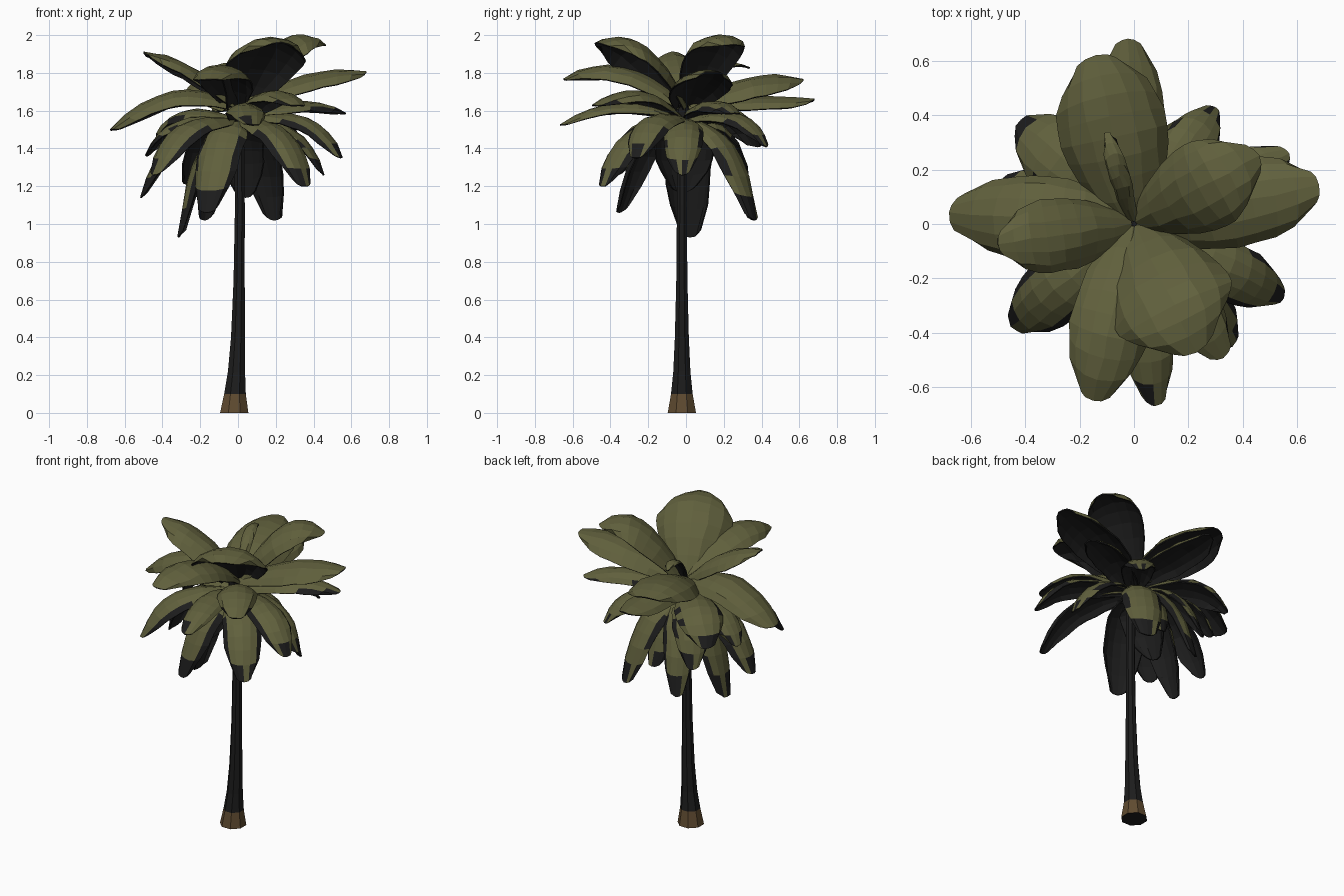
import bpy, math, random
from mathutils import Vector

random.seed(4)
if "Cube" in bpy.data.objects:
    bpy.data.objects.remove(bpy.data.objects["Cube"])


def material(name, r, g, b):
    m = bpy.data.materials.new(name)
    m.use_nodes = True
    m.diffuse_color = (r, g, b, 1)
    node = m.node_tree.nodes["Principled BSDF"]
    node.inputs["Base Color"].default_value = (r, g, b, 1)
    node.inputs["Roughness"].default_value = 0.9
    return m


green = material("olive_leaf", 0.118, 0.117, 0.046)
dark = material("dark_bark", 0.012, 0.012, 0.012)
brown = material("brown_root", 0.115, 0.07, 0.03)


def add_object(name, verts, faces, mats):
    mesh = bpy.data.meshes.new(name)
    mesh.from_pydata(verts, [], faces)
    for m in mats:
        mesh.materials.append(m)
    mesh.update()
    ob = bpy.data.objects.new(name, mesh)
    bpy.context.scene.collection.objects.link(ob)
    return ob


# Tapered column lofted through rings of (centre x, centre z, radius)
def column(name, rings, mats, sides=8):
    verts, faces = [], []
    for x, z, r in rings:
        for k in range(sides):
            a = math.tau * (k + 0.5) / sides
            verts.append((x + r * math.cos(a), r * math.sin(a) - 0.022, z))
    for i in range(len(rings) - 1):
        for k in range(sides):
            n = (k + 1) % sides
            a, b = i * sides, (i + 1) * sides
            faces.append((a + k, a + n, b + n, b + k))
    faces.append(tuple(range(len(verts) - sides, len(verts))))
    faces.append(tuple(reversed(range(sides))))
    ob = add_object(name, verts, faces, mats)
    # The underside takes the last material
    ob.data.polygons[len(faces) - 1].material_index = len(mats) - 1


column("trunk_foot", [(-0.02, 0, 0.081), (-0.016, 0.1, 0.062)], [brown, dark])
column("trunk", [(-0.016, 0.1, 0.062), (-0.008, 0.22, 0.049), (0, 0.4, 0.04),
                 (0.006, 0.7, 0.032), (0.01, 1.1, 0.028), (0.005, 1.45, 0.03),
                 (0, 1.62, 0.05)], [dark])

# Outline of a leaf: share of the full width from stem to tip
OUTLINE = (0.4, 0.64, 0.84, 0.96, 1, 0.99, 0.94, 0.8, 0.46)
COLUMNS = 6
CURL = math.radians(72)


# Arched leaf with curled edges: green above, dark below, and a dark fringe
# along the edges and tip of the drooping ones
def leaf(name, x, y, tip_z, arch_z, width, base_z, fringed):
    reach = Vector((x, y, 0))
    out = reach.normalized()
    side = Vector((-out.y, out.x, 0))
    start = out * 0.01 + Vector((0, 0, base_z))
    end = reach + Vector((0, 0, tip_z))
    hanging = fringed and tip_z < 1.45
    bend = reach * (0.78 if hanging else 0.52) + Vector((0, 0, arch_z))
    rows = len(OUTLINE) - 1
    verts, faces = [], []
    for i, share in enumerate(OUTLINE):
        t = i / rows
        centre = start * (1 - t) ** 2 + bend * 2 * t * (1 - t) + end * t * t
        along = ((bend - start) * (1 - t) + (end - bend) * t).normalized()
        normal = along.cross(side)
        half = share * width / 2
        for j in range(COLUMNS + 1):
            s = 2 * j / COLUMNS - 1
            p = centre + side * half * math.sin(s * CURL) / math.sin(CURL)
            p -= normal * half * 0.75 * (1 - math.cos(s * CURL))
            p -= along * 0.04 * s * s * t
            p += normal * random.uniform(-0.004, 0.004)
            p += side * random.uniform(-0.005, 0.005)
            verts.append(p)
    step = COLUMNS + 1
    for i in range(rows):
        for j in range(COLUMNS):
            a = i * step + j
            faces.append((a, a + step, a + step + 1, a + 1))
    ob = add_object(name, verts, faces, [green, dark])
    # Drooping leaves carry more dark than level ones
    edge_share, tip_share = (0.75, 0.75) if hanging else (0.35, 0.25)
    for f in ob.data.polygons:
        i, j = divmod(f.index, COLUMNS)
        edge = j in (0, COLUMNS - 1) and i > 2 and random.random() < edge_share
        tip = i == rows - 1 and random.random() < tip_share
        if fringed and (edge or tip):
            f.material_index = 1
    shell = ob.modifiers.new("thickness", "SOLIDIFY")
    shell.thickness = 0.008
    shell.offset = -1
    shell.material_offset = 1
    shell.material_offset_rim = 1


# Each leaf: tip x, tip y, tip z, arch height, width
UPPER = {
    "front_left_tall": (0.23, -0.47, 1.96, 2.1, 0.46),
    "back_left_tall": (0.46, 0.25, 1.95, 2.15, 0.34),
    "right_high": (-0.5, -0.07, 1.91, 1.91, 0.27),
    "front_high": (-0.15, -0.65, 1.77, 1.97, 0.3),
    "back_high": (-0.14, 0.62, 1.77, 1.85, 0.4),
    "back_flat": (-0.02, 0.68, 1.66, 1.7, 0.26),
    "left_high": (0.68, 0.14, 1.81, 1.86, 0.32),
    "right_long": (-0.68, 0.04, 1.5, 1.84, 0.32),
    "sprout": (-0.1, 0.34, 1.83, 1.92, 0.08),
}
LOWER = {
    "front_mid": (0.08, -0.67, 1.53, 1.74, 0.2),
    "front_left_mid": (0.33, -0.49, 1.63, 1.82, 0.24),
    "left_back_mid": (0.57, 0.26, 1.59, 1.73, 0.21),
    "left_front_mid": (0.55, -0.27, 1.35, 1.68, 0.22),
    "back_left_mid": (0.3, 0.43, 1.41, 1.68, 0.2),
    "back_right_mid": (-0.42, 0.38, 1.41, 1.72, 0.28),
    "right_mid": (-0.49, 0.15, 1.36, 1.64, 0.2),
    "front_left_low": (0.36, -0.45, 1.2, 1.6, 0.23),
    "front_right_low": (-0.45, -0.38, 1.26, 1.64, 0.25),
    "right_low": (-0.52, 0.03, 1.14, 1.58, 0.24),
    "left_low": (0.46, -0.02, 1.26, 1.6, 0.21),
    "back_right_low": (-0.28, 0.32, 1.21, 1.6, 0.22),
    "right_hanging": (-0.32, 0.02, 0.93, 1.55, 0.25),
    "right_inner": (-0.2, -0.02, 1.17, 1.54, 0.32),
    "front_hanging": (-0.17, -0.36, 1.06, 1.56, 0.25),
    "back_left_hanging": (0.2, 0.37, 1.02, 1.55, 0.24),
    "back_right_hanging": (-0.18, 0.36, 1.02, 1.55, 0.2),
    "back_hanging": (0.04, 0.3, 1.14, 1.55, 0.24),
}
for name, spec in UPPER.items():
    leaf("leaf_" + name, *spec, 1.63, False)
for name, spec in LOWER.items():
    leaf("leaf_" + name, *spec, 1.55, True)
